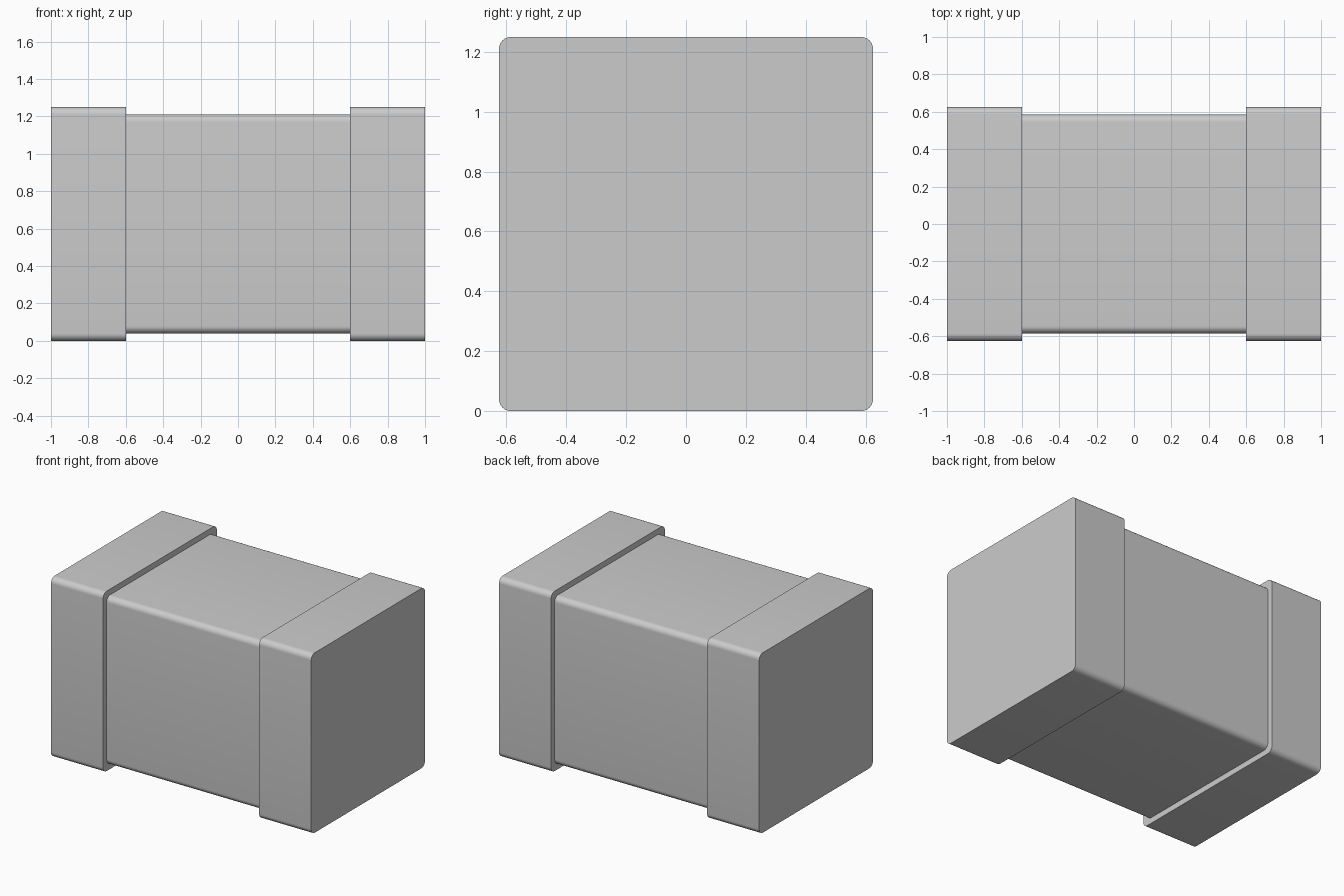
import bpy
import math

if "Cube" in bpy.data.objects:
    bpy.data.objects.remove(bpy.data.objects["Cube"])

HEIGHT = 1.25   # outer size of the square end caps
ROUND = 0.04    # corner radius, also the step from cap to body


def rounded_bar(name, x0, x1, half, radius, segments=8):
    """Square bar along x with rounded long edges, centred at mid height."""
    ring = []
    inner = half - radius
    for q, (sy, sz) in enumerate([(1, 1), (-1, 1), (-1, -1), (1, -1)]):
        for i in range(segments + 1):
            a = math.pi / 2 * (q + i / segments)
            ring.append((sy * inner + radius * math.cos(a),
                         sz * inner + radius * math.sin(a) + HEIGHT / 2))
    n = len(ring)
    verts = [(x, y, z) for x in (x0, x1) for y, z in ring]
    faces = [(i, (i + 1) % n, n + (i + 1) % n, n + i) for i in range(n)]
    faces = [f[::-1] for f in faces]
    faces += [tuple(range(n))[::-1], tuple(range(n, 2 * n))]
    faces[:n] = [f[::-1] for f in faces[:n]]
    mesh = bpy.data.meshes.new(name)
    mesh.from_pydata(verts, [], faces)
    obj = bpy.data.objects.new(name, mesh)
    bpy.context.collection.objects.link(obj)
    # Smooth the rounded edges, keep the end rims sharp
    bpy.ops.object.select_all(action='DESELECT')
    obj.select_set(True)
    bpy.context.view_layer.objects.active = obj
    bpy.ops.object.shade_smooth_by_angle(angle=math.radians(30))
    return obj


# Central body, slightly slimmer than the caps
rounded_bar("body", -0.6, 0.6, HEIGHT / 2 - ROUND, ROUND)

# End caps
rounded_bar("left_end_cap", -1.0, -0.6, HEIGHT / 2, ROUND)
rounded_bar("right_end_cap", 0.6, 1.0, HEIGHT / 2, ROUND)
